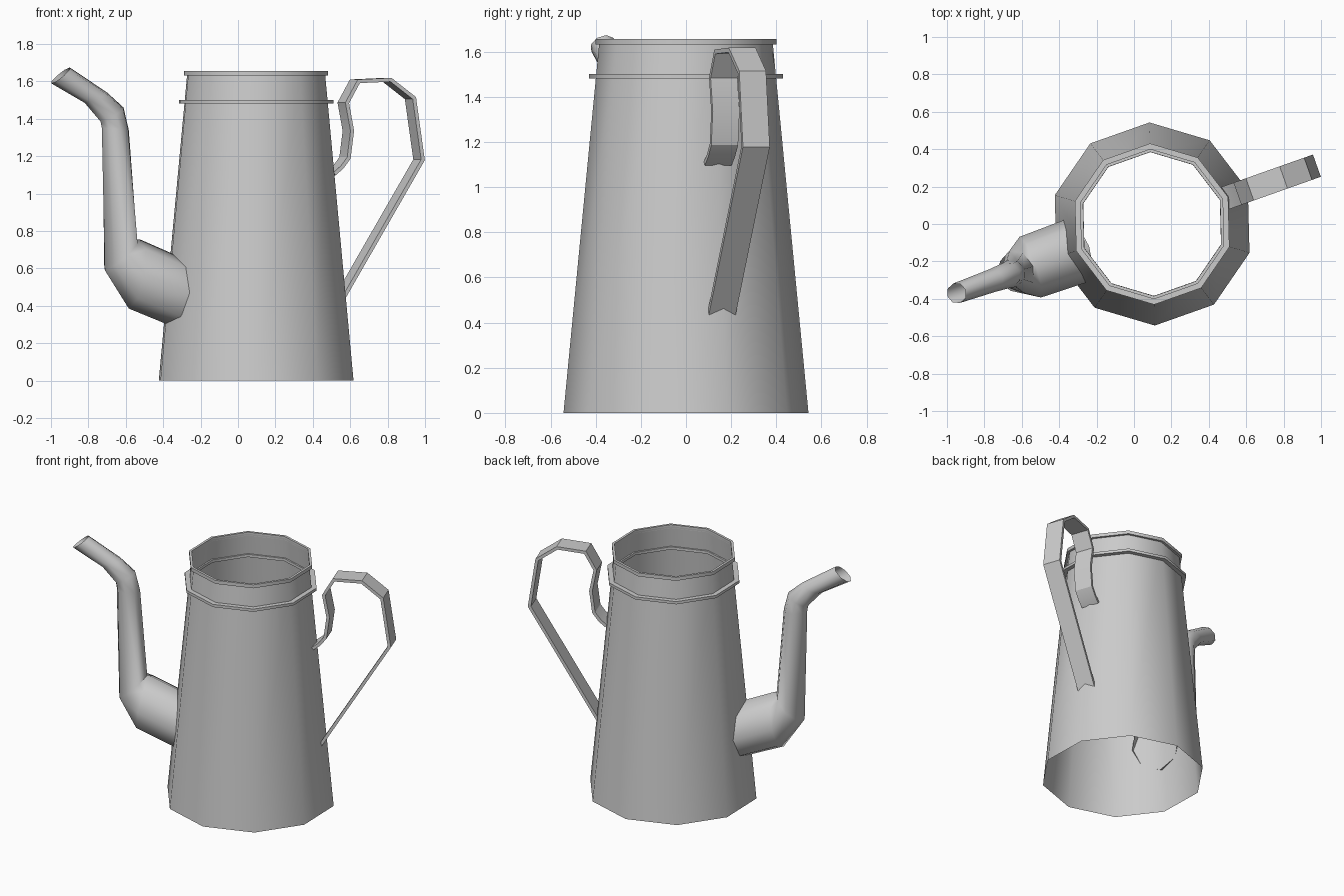
import bpy, bmesh
from math import sin, cos, pi, radians
from mathutils import Vector

if "Cube" in bpy.data.objects:
    bpy.data.objects.remove(bpy.data.objects["Cube"])

CX = 0.097                       # body axis
YAW = radians(19.5)              # spout and handle lie in one turned plane
AXIS = Vector((cos(YAW), sin(YAW), 0))
SIDE = Vector((-sin(YAW), cos(YAW), 0))
UP = Vector((0, 0, 1))


def loft(name, rings, closed=False, caps=False, angle=45):
    """Skin a list of rings of points into one object."""
    bm = bmesh.new()
    vs = [[bm.verts.new(p) for p in r] for r in rings]
    pairs = list(zip(vs, vs[1:])) + ([(vs[-1], vs[0])] if closed else [])
    n = len(vs[0])
    for a, b in pairs:
        for i in range(n):
            j = (i + 1) % n
            bm.faces.new((a[i], a[j], b[j], b[i]))
    if caps:
        bm.faces.new(vs[0])
        bm.faces.new(vs[-1])
    bmesh.ops.recalc_face_normals(bm, faces=bm.faces)
    me = bpy.data.meshes.new(name)
    bm.to_mesh(me)
    bm.free()
    ob = bpy.data.objects.new(name, me)
    bpy.context.collection.objects.link(ob)
    bpy.ops.object.select_all(action='DESELECT')
    ob.select_set(True)
    bpy.context.view_layer.objects.active = ob
    bpy.ops.object.shade_smooth_by_angle(angle=radians(angle))
    return ob


def decagon(r, z):
    return [Vector((CX + r * cos(YAW + i * pi / 5), r * sin(YAW + i * pi / 5), z))
            for i in range(10)]


def in_plane(x, z):
    """Point of the spout/handle plane seen at x, z in the front view."""
    return Vector((CX, 0, z)) + AXIS * ((x - CX) / cos(YAW))


# Open tapered body
loft("body", [decagon(0.543, 0), decagon(0.384, 1.645)])

# Rim and collar bands
for name, ri, ro, z0, z1 in (("rim_band", 0.385, 0.402, 1.632, 1.656),
                             ("collar_band", 0.387, 0.431, 1.482, 1.501)):
    loft(name, [decagon(ri, z0), decagon(ro, z0), decagon(ro, z1), decagon(ri, z1)],
         closed=True)

# Spout: outer point, inner point, sideways radius of each octagonal section
spout = [((-0.365, 0.295), (-0.24, 0.63), 0.178),
         ((-0.584, 0.385), (-0.525, 0.755), 0.172),
         ((-0.712, 0.59), (-0.54, 0.755), 0.12),
         ((-0.728, 1.35), (-0.584, 1.34), 0.075),
         ((-0.735, 1.385), (-0.612, 1.46), 0.07),
         ((-0.82, 1.485), (-0.70, 1.54), 0.062),
         ((-0.997, 1.588), (-0.90, 1.674), 0.055)]
rings = []
for a, b, r in spout:
    a, b = in_plane(*a), in_plane(*b)
    mid, half = (a + b) / 2, (a - b) / 2
    rings.append([mid + half * cos(k * pi / 4) + SIDE * r * sin(k * pi / 4)
                  for k in range(8)])
loft("spout", rings, angle=60)

# Strap handle
path = [in_plane(*p) for p in
        ((0.495, 1.105), (0.535, 1.14), (0.572, 1.19), (0.59, 1.335), (0.563, 1.485),
         (0.625, 1.60), (0.797, 1.608), (0.922, 1.51), (0.968, 1.18), (0.54, 0.435))]
rings = []
for i, p in enumerate(path):
    d0 = (p - path[i - 1]).normalized() if i else None
    d1 = (path[i + 1] - p).normalized() if i < len(path) - 1 else d0
    d0 = d0 or d1
    t = (d0 + d1).normalized()
    n = t.cross(SIDE).normalized() * (0.010 / t.dot(d1))
    w = SIDE * 0.063
    rings.append([p + n + w, p + n - w, p - n - w, p - n + w])
loft("handle", rings, caps=True, angle=30)
